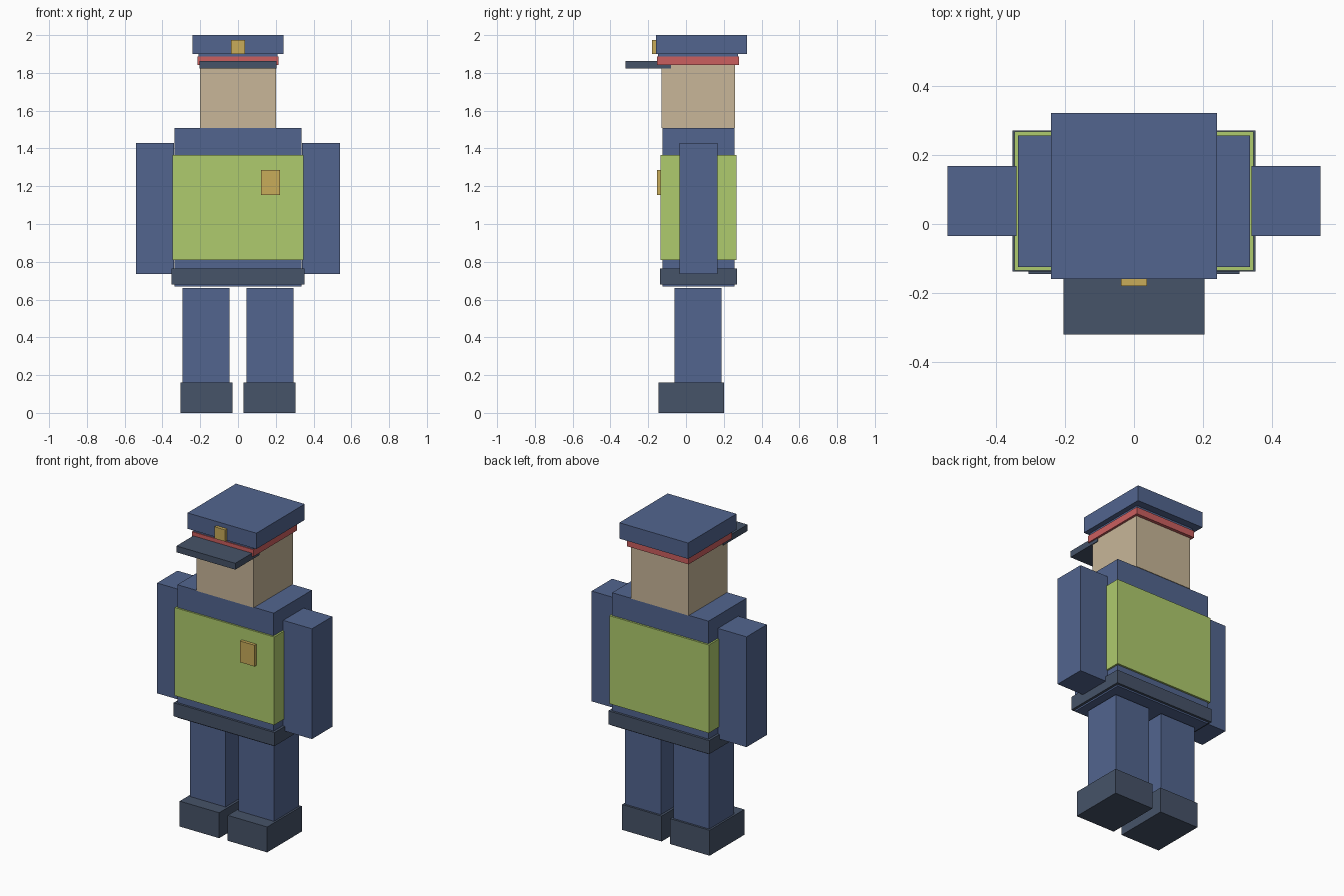
import bpy
import bmesh
from mathutils import Vector

cube = bpy.data.objects.get("Cube")
if cube:
    bpy.data.objects.remove(cube, do_unlink=True)


def to_linear(c):
    c /= 255
    return c / 12.92 if c <= 0.04045 else ((c + 0.055) / 1.055) ** 2.4


def material(name, *rgb):
    colour = [to_linear(c) for c in rgb] + [1.0]
    mat = bpy.data.materials.new(name)
    mat.use_nodes = True
    mat.diffuse_color = colour
    bsdf = next(n for n in mat.node_tree.nodes if n.type == 'BSDF_PRINCIPLED')
    bsdf.inputs["Base Color"].default_value = colour
    bsdf.inputs["Roughness"].default_value = 0.8
    return mat


blue = material("uniform_blue", 82, 101, 143)
dark = material("dark_slate", 70, 83, 104)
green = material("vest_green", 175, 203, 109)
skin = material("skin_tan", 200, 182, 152)
red = material("band_red", 203, 95, 95)
gold = material("badge_gold", 200, 172, 90)


def box(name, x, y, z, mat):
    """Box spanning the given (low, high) range on each axis."""
    low, high = map(Vector, zip(x, y, z))
    bm = bmesh.new()
    bmesh.ops.create_cube(bm, size=1)
    bmesh.ops.scale(bm, verts=bm.verts, vec=high - low)
    mesh = bpy.data.meshes.new(name)
    bm.to_mesh(mesh)
    bm.free()
    mesh.materials.append(mat)
    obj = bpy.data.objects.new(name, mesh)
    obj.location = (low + high) / 2
    bpy.context.collection.objects.link(obj)
    return obj


def centred(name, half_width, y, z, mat):
    return box(name, (-half_width, half_width), y, z, mat)


def pair(name, x, y, z, mat):
    box("left_" + name, x, y, z, mat)
    box("right_" + name, (-x[1], -x[0]), y, z, mat)


# Limbs
pair("boot", (0.03, 0.305), (-0.145, 0.2), (0, 0.16), dark)
pair("leg", (0.045, 0.293), (-0.06, 0.187), (0.16, 0.66), blue)
pair("arm", (0.34, 0.54), (-0.035, 0.168), (0.735, 1.43), blue)

# Body and clothing
centred("torso", 0.336, (-0.124, 0.256), (0.67, 1.508), blue)
centred("vest", 0.347, (-0.135, 0.268), (0.81, 1.365), green)
centred("belt", 0.352, (-0.138, 0.271), (0.68, 0.765), dark)
box("chest_badge", (0.122, 0.223), (-0.154, -0.13), (1.153, 1.287), gold)

# Head and cap
centred("head", 0.2, (-0.13, 0.26), (1.508, 1.85), skin)
centred("cap_crown", 0.208, (-0.147, 0.274), (1.845, 1.9), blue)
centred("cap_band", 0.214, (-0.153, 0.28), (1.842, 1.886), red)
centred("cap_top", 0.24, (-0.16, 0.322), (1.9, 2.0), blue)
centred("cap_visor", 0.205, (-0.32, -0.08), (1.822, 1.862), dark)
centred("cap_badge", 0.037, (-0.18, -0.155), (1.9, 1.974), gold)
